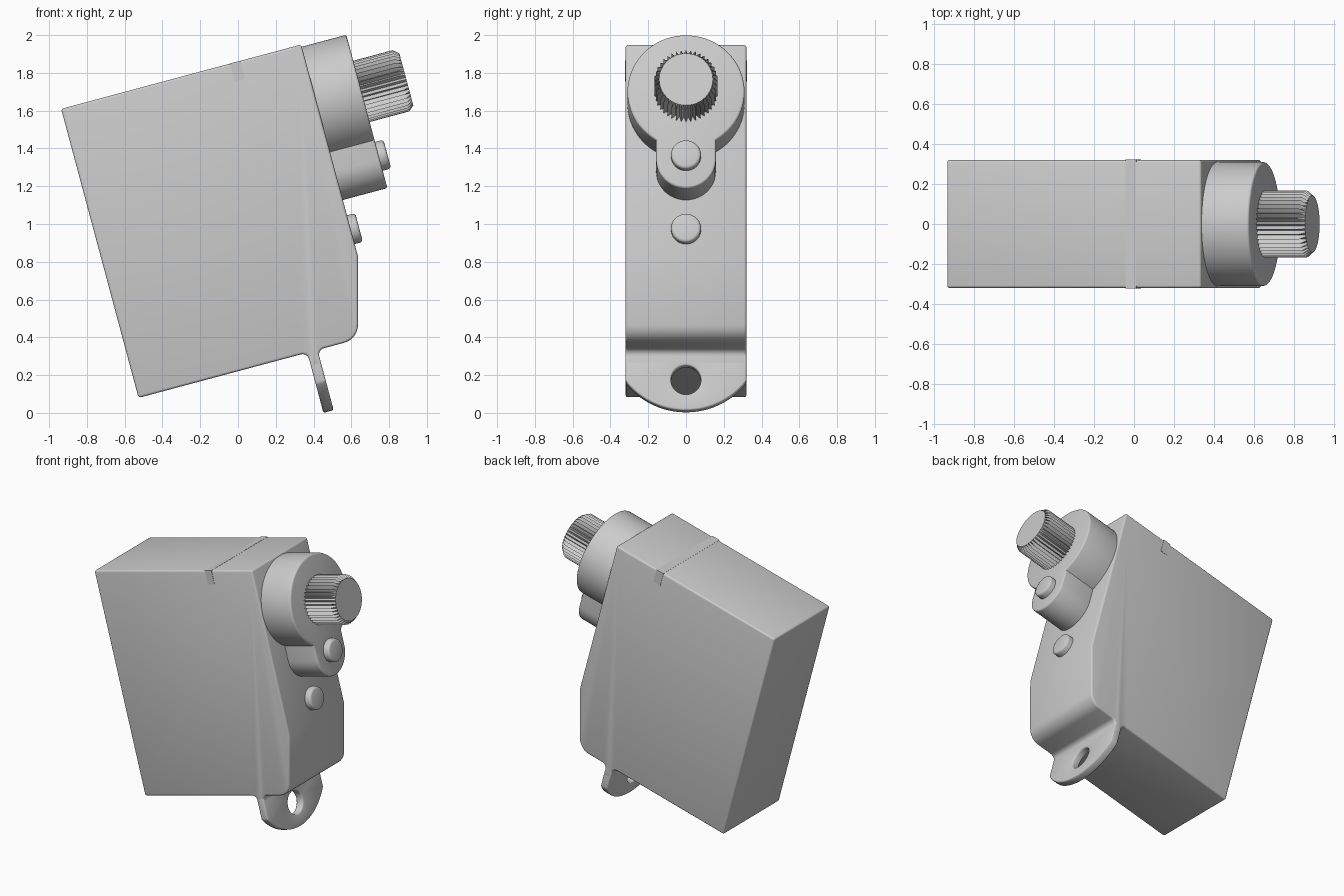
import bpy, bmesh
from math import sin, cos, pi, radians, asin, hypot

cube = bpy.data.objects.get("Cube")
if cube:
    bpy.data.objects.remove(cube)

TILT = radians(-15)      # the whole unit leans about the y axis
HALF = 0.32              # half thickness of the case
FRONT = 0.828            # case face that carries the shaft

grey = bpy.data.materials.new("light_grey_plastic")
grey.use_nodes = True
COLOUR = (0.6, 0.6, 0.6, 1)
grey.diffuse_color = COLOUR
grey.node_tree.nodes["Principled BSDF"].inputs["Base Color"].default_value = COLOUR


def arc(cx, cy, r, start, end, n):
    """Points on an arc, angles in degrees."""
    angles = [radians(start + (end - start) * i / n) for i in range(n + 1)]
    return [(cx + r * cos(a), cy + r * sin(a)) for a in angles]


def circle(cx, cy, r, n=48):
    return arc(cx, cy, r, 0, 360, n)[:-1]


def finish(name, bm, bevel=0.0):
    """Round the convex edges, then make a tilted, smooth shaded object."""
    bmesh.ops.recalc_face_normals(bm, faces=bm.faces)
    if bevel:
        edges = [e for e in bm.edges
                 if e.is_convex and e.calc_face_angle(0) > radians(35)]
        bmesh.ops.bevel(bm, geom=edges, offset=bevel, segments=3,
                        profile=0.5, affect='EDGES', clamp_overlap=False)
    mesh = bpy.data.meshes.new(name)
    bm.to_mesh(mesh)
    bm.free()
    mesh.materials.append(grey)
    obj = bpy.data.objects.new(name, mesh)
    bpy.context.collection.objects.link(obj)
    obj.rotation_euler.y = TILT
    bpy.ops.object.select_all(action='DESELECT')
    obj.select_set(True)
    bpy.context.view_layer.objects.active = obj
    bpy.ops.object.shade_smooth_by_angle(angle=radians(32))
    return obj


def extrude(bm, faces, vector):
    """Extrude a region and return the new vertices."""
    geom = bmesh.ops.extrude_face_region(bm, geom=faces)["geom"]
    verts = [g for g in geom if isinstance(g, bmesh.types.BMVert)]
    bmesh.ops.translate(bm, verts=verts, vec=vector)
    return verts


def side_prism(name, outline, half, bevel=0.0):
    """Outline in the xz plane, extruded across the thickness."""
    bm = bmesh.new()
    face = bm.faces.new([bm.verts.new((x, -half, z)) for x, z in outline])
    extrude(bm, [face], (0, 2 * half, 0))
    return finish(name, bm, bevel)


def front_prism(name, outline, back, front, bevel=0.0, hole=None):
    """Outline in the yz plane, extruded along the shaft axis."""
    bm = bmesh.new()
    edges = []
    for loop in filter(None, (outline, hole)):
        vs = [bm.verts.new((back, y, z)) for y, z in loop]
        edges += [bm.edges.new((vs[i - 1], vs[i])) for i in range(len(vs))]
    if hole:
        bmesh.ops.triangle_fill(bm, edges=edges, use_beauty=True)
    else:
        bmesh.ops.contextual_create(bm, geom=edges)
    extrude(bm, bm.faces[:], (front - back, 0, 0))
    return finish(name, bm, bevel)


# Case with a sloped, rounded lower corner and fillets into the tab
TOP, BOTTOM, BACK = 1.797, 0.213, -0.488
TAB_IN, TAB_OUT, FILLET = 0.437, 0.493, 0.035
profile = [(BACK, TOP), (BACK, BOTTOM)]
profile += arc(TAB_IN - FILLET, BOTTOM - FILLET, FILLET, 90, 0, 6)
profile += [(TAB_IN, 0.13), (TAB_OUT, 0.13)]
profile += arc(TAB_OUT + FILLET, BOTTOM - FILLET, FILLET, 180, 90, 6)
profile += arc(0.638, BOTTOM + 0.1, 0.1, -90, -15, 8)
profile += [(FRONT, 0.637), (FRONT, TOP)]
side_prism("case", profile, HALF, 0.013)

# Square remnant strip across the top edges
side_prism("top_strip", [(TAB_IN, 1.7), (TAB_OUT, 1.7),
                         (TAB_OUT, TOP + 0.001), (TAB_IN, TOP + 0.001)], HALF + 0.002)

# Mounting tab with a curved end and a screw hole
R = 0.4
TAB_END = -0.117
spread = math_angle = asin(HALF / R) * 180 / pi
tab = [(HALF, 0.2), (-HALF, 0.2)]
tab += arc(0, TAB_END + R, R, -90 - spread, -90 + spread, 24)
front_prism("mounting_tab", tab, TAB_IN, TAB_OUT, 0.01,
            hole=circle(0, 0.05, 0.079, 32))

# Keyhole shaped gear housing: large round joined to a small one
AXIS, BIG, SMALL, SMALL_Z, HOUSING = 1.475, 0.31, 0.158, 1.103, 1.072
neck = asin(SMALL / BIG) * 180 / pi
housing = arc(0, AXIS, BIG, -90 + neck, 270 - neck, 60)
housing += arc(0, SMALL_Z, SMALL, 180, 360, 24)
front_prism("gear_housing", housing, 0.75, HOUSING, 0.012)

# Round pin heads
for name, z, back, front in (("upper_pin", 1.119, 1.0, 1.118),
                             ("lower_pin", 0.782, 0.75, 0.873)):
    front_prism(name, circle(0, z, 0.079, 40), back, front, 0.016)

# Toothed output shaft with a chamfered end
TEETH, TIP, ROOT = 40, 0.168, 0.142
bm = bmesh.new()
ring = []
for i in range(TEETH * 2):
    a = pi * i / TEETH + pi / 2
    r = ROOT if i % 2 else TIP
    ring.append(bm.verts.new((1.0, r * cos(a), AXIS + r * sin(a))))
cap = bm.faces.new(ring)
verts = extrude(bm, [cap], (0.288, 0, 0))
cap = next(f for f in bm.faces if all(v in verts for v in f.verts))
for v in extrude(bm, [cap], (0.03, 0, 0)):
    k = ROOT / hypot(v.co.y, v.co.z - AXIS)
    v.co.y *= k
    v.co.z = AXIS + (v.co.z - AXIS) * k
# The cap left behind by the second extrusion lies inside the shaft
inner = [f for f in bm.faces if len(f.verts) > 4
         and abs(f.calc_center_median().x - 1.288) < 0.001]
bmesh.ops.delete(bm, geom=inner, context='FACES_ONLY')
finish("output_shaft", bm)
